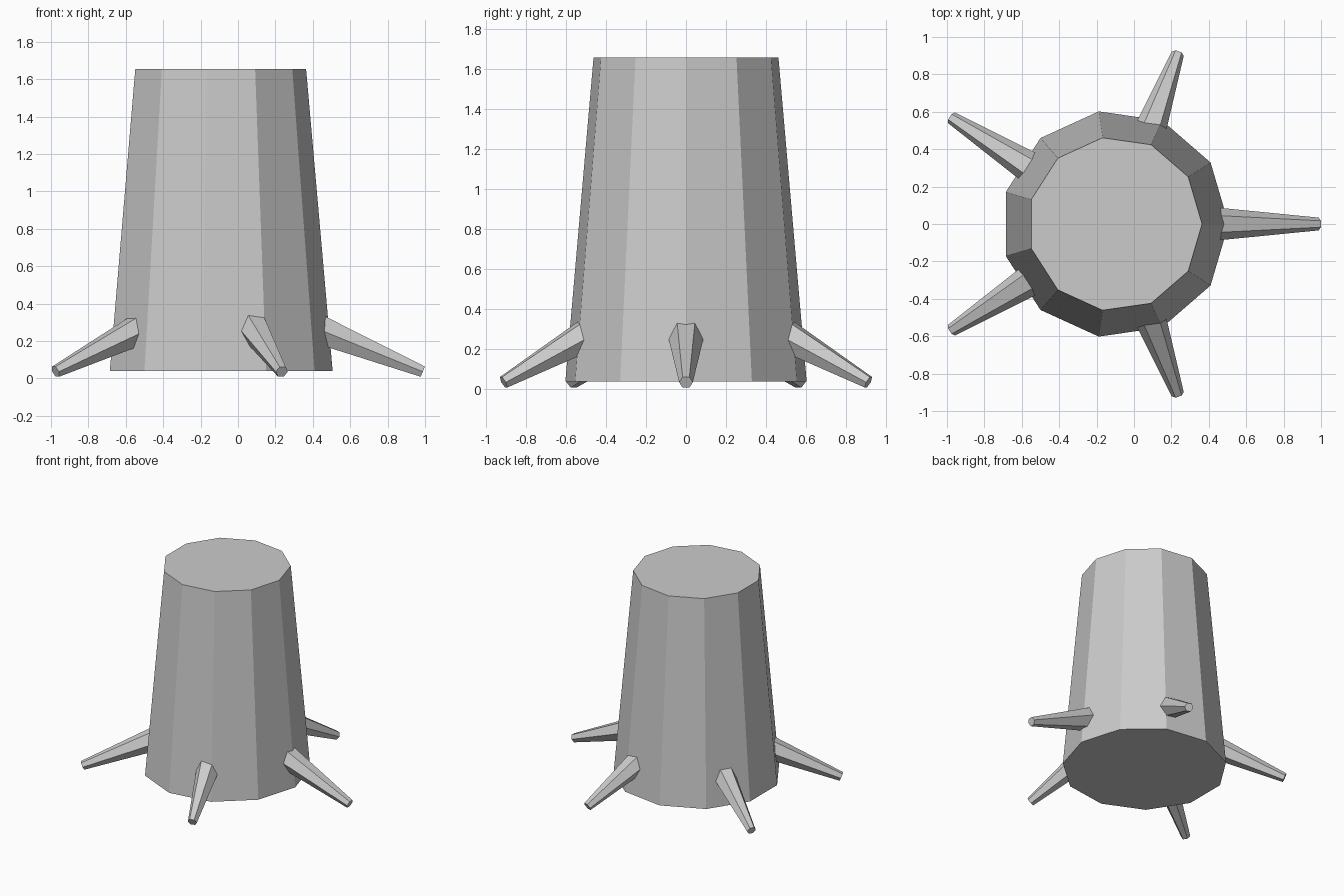
import bpy
import math
from mathutils import Vector

if "Cube" in bpy.data.objects:
    bpy.data.objects.remove(bpy.data.objects["Cube"])

grey = bpy.data.materials.new("plain grey")
grey.diffuse_color = (0.6, 0.6, 0.6, 1)
grey.use_nodes = True
grey.node_tree.nodes["Principled BSDF"].inputs["Base Color"].default_value = grey.diffuse_color


def tapered(name, sides, r1, r2, start, end, twist=0.0):
    """Flat-shaded tapered prism running from start to end."""
    start, end = Vector(start), Vector(end)
    axis = end - start
    # sideways and upward directions of the cross-section
    side = axis.cross(Vector((0, 0, 1)))
    side = side.normalized() if side.length > 1e-6 else Vector((1, 0, 0))
    up = axis.normalized().cross(side)
    verts = []
    for centre, r in ((start, r1), (end, r2)):
        for i in range(sides):
            a = twist + 2 * math.pi * i / sides
            verts.append(centre + r * (math.cos(a) * side + math.sin(a) * up))
    faces = [(i, (i + 1) % sides, sides + (i + 1) % sides, sides + i)
             for i in range(sides)]
    faces += [tuple(reversed(range(sides))), tuple(range(sides, 2 * sides))]
    mesh = bpy.data.meshes.new(name)
    mesh.from_pydata(verts, [], faces)
    mesh.materials.append(grey)
    obj = bpy.data.objects.new(name, mesh)
    bpy.context.collection.objects.link(obj)
    return obj


# Eleven-sided trunk with one corner facing +x
tapered("trunk", 11, 0.608, 0.466, (-0.102, 0, 0.04), (-0.102, 0, 1.655))

# Hexagonal roots: base point at the bark, then tip
roots = [
    ("right_root", (0.47, 0, 0.247), (0.988, 0, 0.036), 0.086),
    ("front_side_root", (0.1, -0.54, 0.245), (0.234, -0.91, 0.036), 0.08),
    ("back_side_root", (0.1, 0.54, 0.245), (0.234, 0.91, 0.036), 0.08),
    ("front_left_root", (-0.57, -0.31, 0.24), (-0.975, -0.567, 0.036), 0.083),
    ("back_left_root", (-0.57, 0.31, 0.24), (-0.975, 0.567, 0.036), 0.083),
]
for name, base, tip, radius in roots:
    base, tip = Vector(base), Vector(tip)
    # sink the thick end into the trunk
    inner = base + (base - tip) * 0.15
    tapered(name, 6, radius + 0.007, 0.034, inner, tip)
